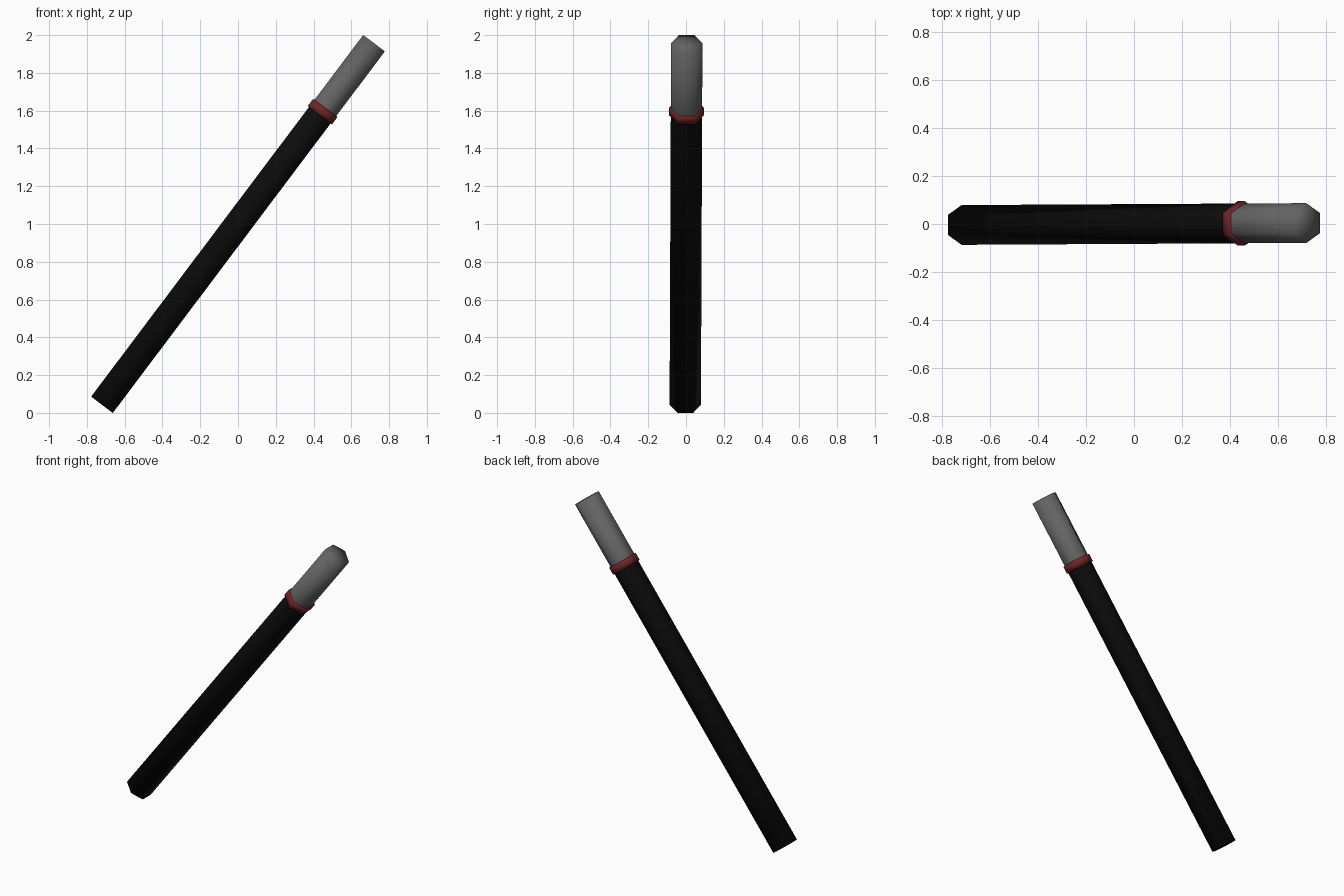
import bpy
import bmesh
import math
from mathutils import Vector, Matrix

if "Cube" in bpy.data.objects:
    bpy.data.objects.remove(bpy.data.objects["Cube"])

BOTTOM = Vector((-0.72, -0.004, 0.043))
TOP = Vector((0.72, 0.004, 1.957))
SIDES = 6

# Local frame along the leaning shaft: two corners of each hexagon point along y
axis = (TOP - BOTTOM).normalized()
side = (Vector((0, 1, 0)) - axis * axis.y).normalized()
across = side.cross(axis)
frame = Matrix((across, side, axis)).transposed()
LENGTH = (TOP - BOTTOM).length


def material(name, rgb):
    mat = bpy.data.materials.new(name)
    mat.diffuse_color = (*rgb, 1)
    mat.use_nodes = True
    mat.node_tree.nodes["Principled BSDF"].inputs["Base Color"].default_value = mat.diffuse_color
    return mat


def prism(name, start, end, radius, mat, cap_start=True, cap_end=True):
    """Hexagonal prism between two distances along the shaft."""
    bm = bmesh.new()
    rings = []
    for t in (start, end):
        ring = []
        for i in range(SIDES):
            a = math.tau * i / SIDES
            local = Vector((radius * math.sin(a), radius * math.cos(a), t))
            ring.append(bm.verts.new(BOTTOM + frame @ local))
        rings.append(ring)
    for i in range(SIDES):
        j = (i + 1) % SIDES
        bm.faces.new((rings[0][i], rings[0][j], rings[1][j], rings[1][i]))
    for ring, t, use in ((rings[0], start, cap_start), (rings[1], end, cap_end)):
        if use:
            centre = bm.verts.new(BOTTOM + axis * t)
            for i in range(SIDES):
                bm.faces.new((ring[i], ring[(i + 1) % SIDES], centre))
    bmesh.ops.recalc_face_normals(bm, faces=bm.faces)
    # Open tubes may be recalculated inwards, so point every wall outwards
    for f in bm.faces:
        middle = BOTTOM + axis * (start + end) / 2
        if f.normal.dot(f.calc_center_median() - middle) < 0:
            f.normal_flip()
    for f in bm.faces:
        f.smooth = True
    mesh = bpy.data.meshes.new(name)
    bm.to_mesh(mesh)
    bm.free()
    mesh.materials.append(mat)
    obj = bpy.data.objects.new(name, mesh)
    bpy.context.collection.objects.link(obj)
    return obj


black = material("black", (0.004, 0.004, 0.004))
red = material("dark red", (0.16, 0.018, 0.02))
grey = material("grey", (0.125, 0.125, 0.125))

# Shaft, tip and the collar that hides their joint
JOINT = 1.942
prism("shaft", 0, JOINT, 0.083, black, cap_end=False)
prism("tip", JOINT, LENGTH, 0.083, grey, cap_start=False)
prism("collar", JOINT - 0.024, JOINT + 0.024, 0.093, red)
